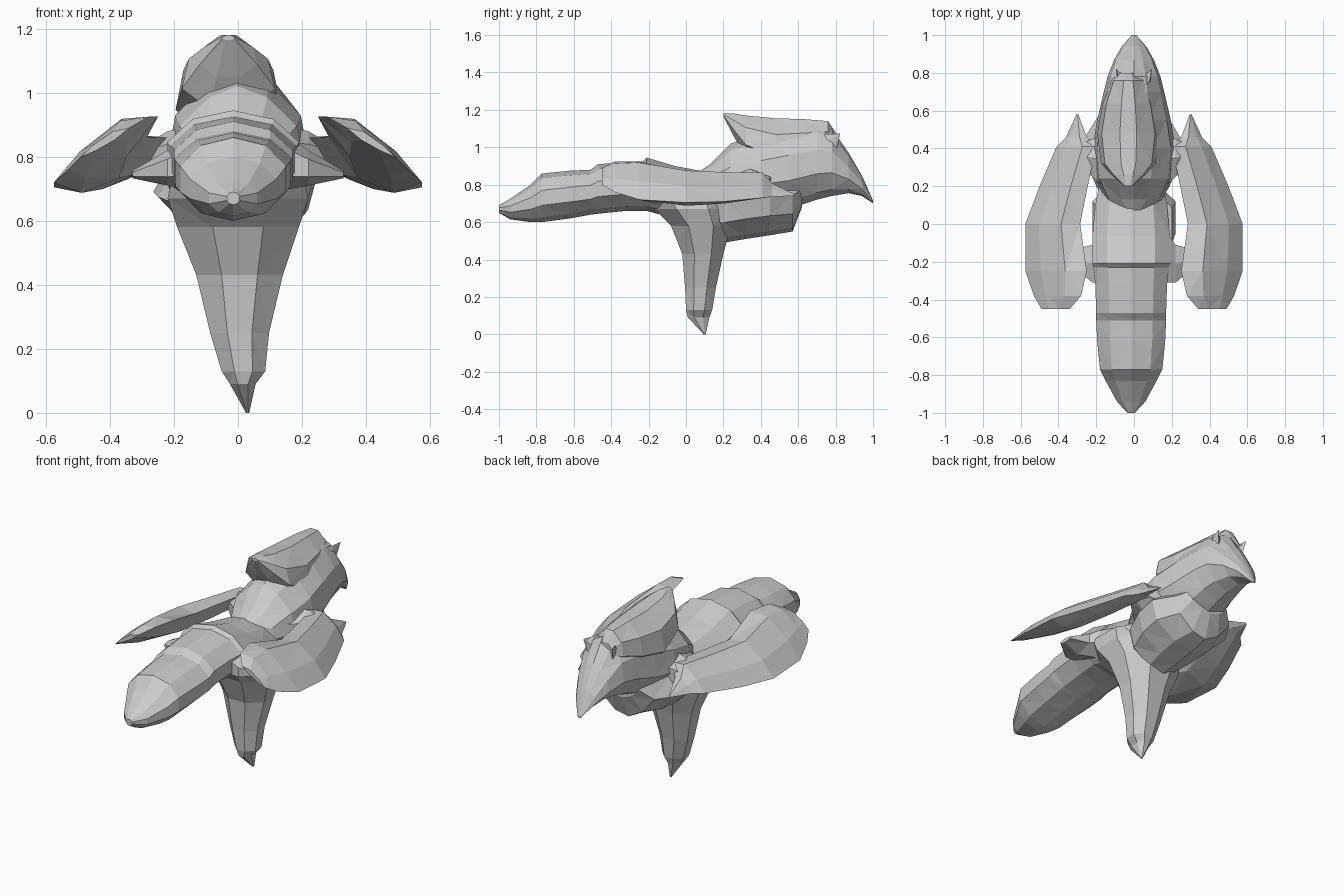
import bpy, bmesh, math
from mathutils import Vector

cube = bpy.data.objects.get("Cube")
if cube:
    bpy.data.objects.remove(cube, do_unlink=True)

grey = bpy.data.materials.new("light grey")
grey.use_nodes = True
GREY = (0.6, 0.6, 0.6, 1)
grey.diffuse_color = GREY
grey.node_tree.nodes["Principled BSDF"].inputs["Base Color"].default_value = GREY


def loft(name, rings, mirror=False):
    """Skin closed rings of points in order and cap both ends."""
    bm = bmesh.new()
    loops = [[bm.verts.new(p) for p in ring] for ring in rings]
    n = len(loops[0])
    for a, b in zip(loops, loops[1:]):
        for i in range(n):
            j = (i + 1) % n
            bm.faces.new((a[i], a[j], b[j], b[i]))
    bm.faces.new(loops[0][::-1])
    bm.faces.new(loops[-1])
    bmesh.ops.triangulate(bm, faces=[f for f in bm.faces if len(f.verts) == 4])
    bmesh.ops.recalc_face_normals(bm, faces=bm.faces)
    me = bpy.data.meshes.new(name)
    bm.to_mesh(me)
    bm.free()
    me.materials.append(grey)
    ob = bpy.data.objects.new(name, me)
    bpy.context.collection.objects.link(ob)
    if mirror:
        ob.modifiers.new("Mirror", 'MIRROR')


def oval(n):
    """Polygon that fills the square from -1 to 1."""
    angles = [2 * math.pi * (i + .5) / n for i in range(n)]
    wide = max(abs(math.cos(a)) for a in angles)
    tall = max(abs(math.sin(a)) for a in angles)
    return [(math.cos(a) / wide, math.sin(a) / tall) for a in angles]


def along_y(sections, n=10, cx=0.0, narrow=0.0, keel=0.0):
    """Sections are (y, half width, bottom, top); narrow and keel pinch top and bottom."""
    rings = []
    for y, w, lo, hi in sections:
        rings.append([Vector((cx + w * c * (1 - narrow * max(s, 0) - keel * max(-s, 0)), y,
                              (lo + hi) / 2 + s * (hi - lo) / 2)) for c, s in oval(n)])
    return rings


def along_x(sections, n=6):
    """Sections are (x, y centre, y half size, z centre, z half size)."""
    return [[Vector((x, y + c * dy, z + s * dz)) for c, s in oval(n)]
            for x, y, dy, z, dz in sections]


# Long rear body with overlapping back plates
loft("rear_body", along_y([
    (-1.0, .02, .65, .69), (-.94, .075, .615, .725), (-.83, .135, .60, .80),
    (-.77, .165, .60, .86), (-.62, .18, .62, .875), (-.51, .185, .64, .88),
    (-.47, .185, .645, .91), (-.32, .19, .66, .92), (-.23, .20, .66, .925),
    (-.21, .205, .66, .945), (-.06, .205, .62, .90), (.1, .19, .56, .87),
    (.25, .16, .55, .84)], cx=-.015))

# Head tapering to the beak
loft("head", along_y([
    (.07, .07, .78, .87), (.13, .15, .70, .91), (.24, .205, .66, 1.02),
    (.4, .22, .66, 1.07), (.55, .195, .67, 1.11), (.7, .16, .72, 1.12),
    (.78, .14, .74, 1.10), (.87, .105, .755, .97), (.94, .065, .74, .85),
    (1.0, .012, .70, .715)], narrow=.35))

# Overhanging crest, blending into the head at its base
loft("crest", along_y([
    (.2, .02, 1.165, 1.18), (.26, .09, 1.05, 1.18), (.32, .145, .95, 1.17),
    (.48, .165, .86, 1.155), (.64, .135, .9, 1.15), (.76, .09, .95, 1.14),
    (.80, .05, .98, 1.08)], n=8, cx=-.03, narrow=.35))

# Chest below the head
loft("chest", along_y([
    (.06, .11, .56, .78), (.2, .2, .49, .82), (.32, .25, .51, .84), (.45, .265, .53, .85),
    (.57, .19, .55, .84), (.62, .13, .68, .82)], n=9, keel=.35))

# Tapered standing spike: (z, centre x, half width, rear y, front y)
spike = []
for z, cx, w, y0, y1 in [(0, .03, .005, .095, .105), (.09, .015, .04, .01, .125),
                         (.13, .017, .068, 0, .14), (.25, .005, .092, -.005, .16),
                         (.43, .005, .135, -.02, .20), (.58, 0, .19, -.08, .24),
                         (.67, 0, .22, -.17, .24), (.76, 0, .2, -.24, .22)]:
    spike.append([Vector((cx + w * c, (y0 + y1) / 2 + s * (y1 - y0) / 2, z))
                  for c, s in oval(8)])
loft("spike_leg", spike)

# Broad tilted wings: (y, inner x, inner z, outer x, outer z, rise, drop)
wing = []
for y, xi, zi, xo, zo, up, dn in [
        (-.45, .34, .89, .49, .80, .02, .01), (-.38, .28, .925, .53, .76, .045, .03),
        (-.25, .25, .925, .575, .72, .065, .06), (0, .285, .86, .575, .705, .07, .08),
        (.2, .245, .86, .50, .71, .06, .07), (.41, .20, .86, .41, .73, .05, .05),
        (.46, .25, .80, .36, .735, .03, .02), (.58, .295, .75, .305, .742, .003, .003)]:
    a, b = Vector((xi, y, zi)), Vector((xo, y, zo))
    rise, drop = Vector((0, 0, up)), Vector((0, 0, -dn))
    wing.append([a, a.lerp(b, .35) + rise, a.lerp(b, .75) + rise * .7,
                 b, a.lerp(b, .7) + drop * .8, a.lerp(b, .3) + drop])
loft("wings", wing, mirror=True)

# Joints holding the wings to the body
loft("shoulders", along_x([(.14, -.15, .16, .785, .09), (.22, -.21, .10, .765, .055),
                           (.33, -.18, .04, .745, .012)]), mirror=True)
loft("neck_joints", along_x([(.12, .32, .16, .79, .11), (.22, .35, .10, .80, .08),
                             (.30, .37, .05, .80, .03)]), mirror=True)

# Small pointed ears
loft("ears", along_x([(.06, .74, .07, .99, .08), (.085, .78, .035, 1.03, .04),
                      (.095, .82, .004, 1.07, .004)], n=5), mirror=True)
